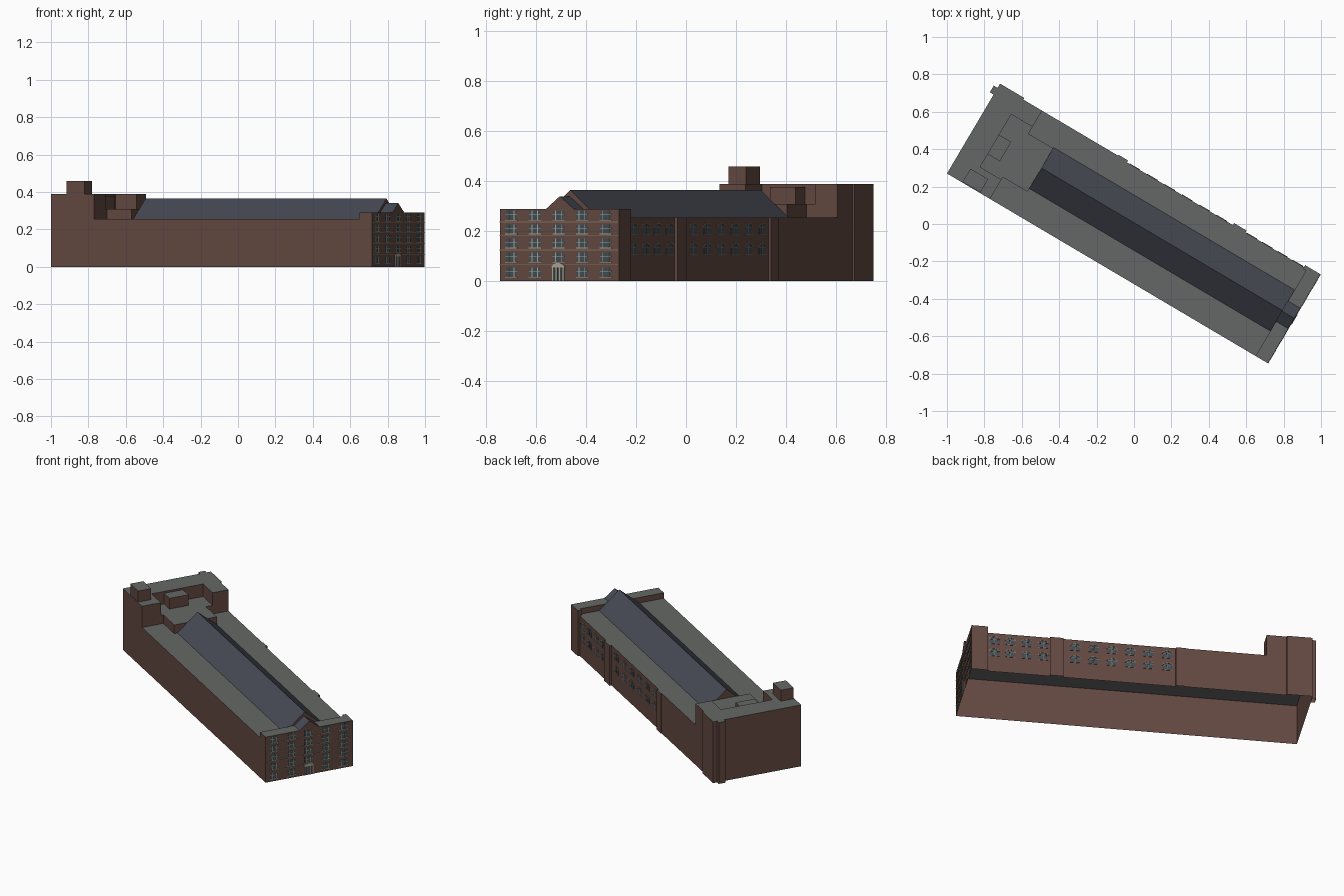
import bpy, bmesh, math
from mathutils import Matrix

if "Cube" in bpy.data.objects:
    bpy.data.objects.remove(bpy.data.objects["Cube"])

# The building is modelled along its own axes (u = length, v = width), then turned into place
PLACE = Matrix.Translation((-1, 0.27, 0)) @ Matrix.Rotation(math.radians(-30.6), 4, 'Z')
LEN, WID, EAVE = 1.993, 0.553, 0.255
WALL_V = 0.541


def material(name, rgb):
    m = bpy.data.materials.new(name)
    m.diffuse_color = (*rgb, 1)
    m.use_nodes = True
    m.node_tree.nodes["Principled BSDF"].inputs["Base Color"].default_value = m.diffuse_color
    return m


BRICK = material("brick", (0.125, 0.066, 0.052))
FLAT = material("flat_roof", (0.13, 0.137, 0.133))
SLATE = material("slate", (0.06, 0.066, 0.085))
GLASS = material("glass", (0.05, 0.075, 0.09))
CREAM = material("cream_stone", (0.42, 0.38, 0.29))
BAND = material("band_stone", (0.24, 0.16, 0.12))


def finish(name, bm, mats):
    bmesh.ops.recalc_face_normals(bm, faces=bm.faces)
    if len(mats) == 3:   # brick walls, flat tops, sloping slate
        for f in bm.faces:
            nz = abs(f.normal.z)
            f.material_index = 1 if nz > 0.9 else 2 if nz > 0.2 else 0
    me = bpy.data.meshes.new(name)
    bm.to_mesh(me)
    bm.free()
    for m in mats:
        me.materials.append(m)
    ob = bpy.data.objects.new(name, me)
    bpy.context.collection.objects.link(ob)
    ob.matrix_world = PLACE
    return ob


def sweep(bm, base, shift):
    """Extrude an outline by shift, leaving the starting side open."""
    a = [bm.verts.new(p) for p in base]
    b = [bm.verts.new([p[i] + shift[i] for i in range(3)]) for p in base]
    bm.faces.new(b)
    n = len(a)
    for i in range(n):
        bm.faces.new((a[i], a[(i + 1) % n], b[(i + 1) % n], b[i]))


def block(name, outline, z0, z1):
    bm = bmesh.new()
    sweep(bm, [(u, v, z0) for u, v in outline], (0, 0, z1 - z0))
    return finish(name, bm, [BRICK, FLAT, SLATE])


def rect(a0, a1, b0, b1):
    return [(a0, b0), (a1, b0), (a1, b1), (a0, b1)]


def gable_roof(name, u0, u1, v0, v1, z0, z1):
    bm = bmesh.new()
    ends = []
    for u in (u0, u1):
        ends.append([bm.verts.new(p) for p in ((u, v0, z0), (u, (v0 + v1) / 2, z1), (u, v1, z0))])
        bm.faces.new(ends[-1])
    for i in (0, 1):
        bm.faces.new((ends[0][i], ends[0][i + 1], ends[1][i + 1], ends[1][i]))
    return finish(name, bm, [BRICK, FLAT, SLATE])


def facade(name, shapes, side, depth, mat):
    """Raise flat (along, height) shapes from the end wall or the long side wall."""
    bm = bmesh.new()
    for s in shapes:
        if side == "end":
            sweep(bm, [(LEN, a, z) for a, z in s], (depth, 0, 0))
        else:
            sweep(bm, [(a, WALL_V, z) for a, z in s], (0, depth, 0))
    return finish(name, bm, [mat])


def arch(c, r, z, rise, n=8):
    return [(c + r * math.cos(math.pi * i / n), z + rise * math.sin(math.pi * i / n)) for i in range(n + 1)]


# Main shell: open-bottomed footprint with recessed window bays and piers
side = [(LEN, WID), (1.898, WID), (1.898, WALL_V), (1.534, WALL_V), (1.534, WID), (1.456, WID),
        (1.456, WALL_V), (0.798, WALL_V), (0.798, WID), (0.739, WID), (0.739, 0.548),
        (0.15, 0.548), (0.15, 0.558), (0, 0.558)]
block("main_walls", [(0, 0), (LEN, 0)] + side, 0, EAVE)

# Front block raised above the eaves, with a small cross roof
block("front_block_top", [(1.917, 0), (LEN, 0), (LEN, WID), (1.898, WID), (1.898, 0.53), (1.917, 0.53)], EAVE, 0.29)
gable_roof("front_gable", 1.88, LEN, 0.215, 0.342, 0.29, 0.34)

# Long pitched roof
gable_roof("long_roof", 0.42, 1.917, 0.155, 0.41, EAVE, 0.365)

# Tall rear block, U-shaped around a lower roof
block("rear_block", [(0, 0), (0.267, 0), (0.267, 0.12), (0.135, 0.12), (0.135, 0.447), (0.267, 0.447),
                     (0.267, 0.548), (0.15, 0.548), (0.15, 0.558), (0, 0.558)], EAVE, 0.39)
block("rear_middle_roof", [(0.135, 0.12), (0.267, 0.12), (0.267, 0.135), (0.42, 0.135), (0.42, 0.405),
                           (0.267, 0.405), (0.267, 0.447), (0.135, 0.447)], EAVE, 0.31)
block("roof_box", rect(0.135, 0.21, 0.2, 0.32), 0.31, 0.378)
block("stair_tower", rect(0.095, 0.205, 0.004, 0.086), 0.39, 0.46)
block("rear_pier", rect(-0.024, 0.0, 0.49, 0.532), 0, 0.39)

# Front windows: five columns by five floors, door in the middle of the ground floor
panes, frames = [], []
for row, z in enumerate((0.035, 0.095, 0.152, 0.208, 0.264)):
    for col in range(5):
        if row == 0 and col == 2:
            continue
        c = 0.054 + 0.1095 * col
        panes.append(rect(c - 0.025, c + 0.025, z - 0.019, z + 0.019))
        frames += [rect(c - 0.028, c + 0.028, z - 0.021, z - 0.018),
                   rect(c - 0.026, c + 0.026, z + 0.003, z + 0.0055)]
        frames += [rect(c + d - 0.0015, c + d + 0.0015, z - 0.018, z + 0.019) for d in (-0.013, 0.013)]
facade("front_panes", panes, "end", 0.001, GLASS)
facade("front_window_frames", frames, "end", 0.003, CREAM)
facade("string_courses", [rect(0, WID, z, z + 0.003) for z in (0.066, 0.123, 0.18, 0.236)],
       "end", 0.002, BAND)

# Entrance door with posts and arched hood
D = 0.273
facade("door", [rect(D - 0.024, D + 0.024, 0, 0.056)], "end", 0.001, GLASS)
facade("door_surround", [rect(D + d - 0.003, D + d + 0.003, 0, 0.055) for d in (-0.024, -0.008, 0.008, 0.024)]
       + [arch(D, 0.031, 0.055, 0.018)], "end", 0.005, CREAM)

# Arched side windows in two rows
panes, frames, arches = [], [], []
for c in [0.847 + 0.108 * i for i in range(6)] + [1.574 + 0.095 * i for i in range(4)]:
    for z in (0.107, 0.187):
        r, spring = 0.027, z + 0.027
        panes.append([(c - r, z), (c + r, z)] + arch(c, r, spring, 0.017))
        frames += [rect(c - 0.0015, c + 0.0015, z, spring + 0.015),
                   rect(c - r, c + r, spring - 0.001, spring + 0.0015)]
        arches.append(arch(c, r + 0.005, spring, 0.021) + arch(c, r, spring, 0.017)[::-1])
        arches.append(rect(c - r - 0.003, c + r + 0.003, z - 0.003, z))
facade("side_panes", panes, "side", 0.001, GLASS)
facade("side_glazing_bars", frames, "side", 0.0025, BAND)
facade("side_arches", arches, "side", 0.003, BAND)
